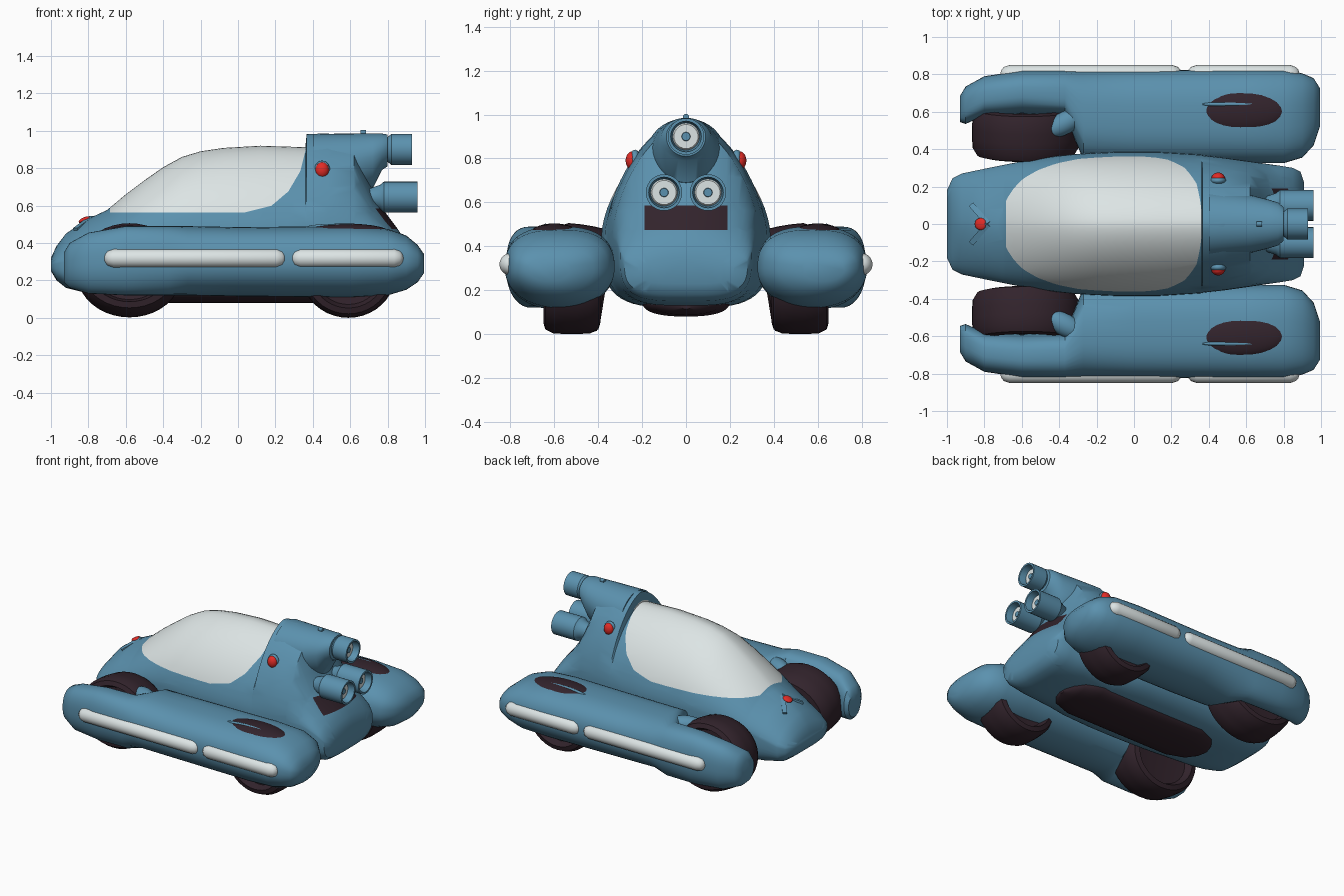
import bpy, bmesh, math
from mathutils import Vector

cube = bpy.data.objects.get("Cube")
if cube:
    bpy.data.objects.remove(cube, do_unlink=True)


def material(name, color):
    m = bpy.data.materials.new(name)
    m.use_nodes = True
    m.diffuse_color = (*color, 1)
    m.node_tree.nodes["Principled BSDF"].inputs["Base Color"].default_value = (*color, 1)
    return m


BLUE = material("steel blue", (0.105, 0.285, 0.425))
WHITE = material("pale glass", (0.72, 0.78, 0.78))
DARK = material("dark rubber", (0.032, 0.017, 0.025))
RED = material("signal red", (0.75, 0.025, 0.02))


def finish(name, bm, mats, angle=40):
    bmesh.ops.recalc_face_normals(bm, faces=bm.faces)
    me = bpy.data.meshes.new(name)
    bm.to_mesh(me)
    bm.free()
    for m in mats:
        me.materials.append(m)
    ob = bpy.data.objects.new(name, me)
    bpy.context.collection.objects.link(ob)
    bpy.ops.object.select_all(action='DESELECT')
    ob.select_set(True)
    bpy.context.view_layer.objects.active = ob
    bpy.ops.object.shade_smooth_by_angle(angle=math.radians(angle))
    return ob


def loft_mesh(sections, upper=2.0, lower=2.0, n=40):
    """Sections along x: (x, y centre, half width, z bottom, z middle, z top)."""
    bm = bmesh.new()
    rings = []
    for x, yc, hw, zb, zm, zt in sections:
        ring = []
        for i in range(n):
            t = 2 * math.pi * i / n
            c, s = math.cos(t), math.sin(t)
            e = 2 / (upper if s >= 0 else lower)
            y = yc + math.copysign(hw * abs(c) ** e, c)
            z = zm + abs(s) ** e * ((zt - zm) if s >= 0 else (zb - zm))
            ring.append(bm.verts.new((x, y, z)))
        rings.append(ring)
    for a, b in zip(rings, rings[1:]):
        for i in range(n):
            j = (i + 1) % n
            bm.faces.new((a[i], a[j], b[j], b[i]))
    bm.faces.new(rings[0])
    bm.faces.new(rings[-1])
    return bm


def lathe(name, profile, centre, mat, n=28):
    """Turn (x, radius) points about the x axis through the centre."""
    cx, cy, cz = centre
    return finish(name, loft_mesh([(cx + x, cy, r, cz - r, cz, cz + r) for x, r in profile], n=n), [mat])


def ellipsoid(name, centre, size, mat):
    bm = bmesh.new()
    bmesh.ops.create_uvsphere(bm, u_segments=24, v_segments=14, radius=1)
    ob = finish(name, bm, [mat])
    ob.location, ob.scale = centre, size
    return ob


def capsule(x0, x1, r=0.05):
    ends = [(x0 + r * (1 - math.cos(a)), r * math.sin(a)) for a in (0.15, 0.5, 0.9, 1.57)]
    return ends + [(x0 + x1 - x, q) for x, q in reversed(ends)]


def cut_and_paint(bm, planes, x_min, index):
    """Cut the faces beyond x_min by the planes, then colour those inside all of them."""
    planes = [(Vector(co), Vector(no)) for co, no in planes]

    def region():
        return [f for f in bm.faces if f.calc_center_median().x > x_min]

    for co, no in planes:
        faces = region()
        edges = {e for f in faces for e in f.edges}
        verts = {v for f in faces for v in f.verts}
        bmesh.ops.bisect_plane(bm, geom=faces + list(edges) + list(verts),
                               dist=1e-5, plane_co=co, plane_no=no)
    for f in region():
        mid = f.calc_center_median()
        if all((mid - co).dot(no) > 0 for co, no in planes):
            f.material_index = index


# Central hull with canopy, raised rear fairing and dark thruster recess
hull = [
    (-1.0, 0, 0.18, 0.25, 0.285, 0.32), (-0.97, 0, 0.245, 0.2, 0.29, 0.385),
    (-0.92, 0, 0.27, 0.16, 0.3, 0.45), (-0.8, 0, 0.295, 0.13, 0.34, 0.53),
    (-0.7, 0, 0.315, 0.12, 0.38, 0.576), (-0.6, 0, 0.335, 0.12, 0.41, 0.66),
    (-0.5, 0, 0.35, 0.12, 0.43, 0.735), (-0.4, 0, 0.365, 0.12, 0.44, 0.805),
    (-0.3, 0, 0.375, 0.12, 0.45, 0.86), (-0.2, 0, 0.38, 0.12, 0.45, 0.89),
    (-0.08, 0, 0.385, 0.12, 0.45, 0.908), (0.12, 0, 0.385, 0.12, 0.45, 0.92),
    (0.36, 0, 0.37, 0.12, 0.45, 0.912), (0.367, 0, 0.367, 0.12, 0.45, 0.983),
    (0.48, 0, 0.355, 0.13, 0.45, 0.985), (0.62, 0, 0.335, 0.13, 0.44, 0.96),
    (0.72, 0, 0.32, 0.13, 0.42, 0.68), (0.79, 0, 0.31, 0.14, 0.4, 0.56),
    (0.85, 0, 0.3, 0.15, 0.37, 0.48), (0.89, 0, 0.28, 0.18, 0.33, 0.42),
    (0.91, 0, 0.22, 0.23, 0.3, 0.35),
]
bm = loft_mesh(hull, 1.65, 3.6, 56)
cut_and_paint(bm, (
    ((0, 0, 0.562), (0, 0, 1)), ((0.05, 0, 0.567), (-0.25, 0, 1)),
    ((0.18, 0, 0.6), (-0.85, 0, 1)), ((0.27, 0, 0.677), (-1.7, 0, 1)),
    ((0.335, 0, 0.79), (-4, 0, 1)), ((0.361, 0, 0.8), (-1, 0, 0)),
    ((-0.685, 0, 0.57), (1, 0, 0))), -2, 1)
cut_and_paint(bm, (((0, 0, 0.475), (0, 0, 1)), ((0, 0, 0.585), (0, 0, -1)),
                   ((0, -0.19, 0), (0, 1, 0)), ((0, 0.19, 0), (0, -1, 0))), 0.63, 2)
finish("hull_and_canopy", bm, [BLUE, WHITE, DARK])

# Hood carrying the upper thruster
finish("thruster_hood", loft_mesh([
    (0.4, 0, 0.18, 0.68, 0.82, 0.983), (0.62, 0, 0.155, 0.66, 0.83, 0.985),
    (0.72, 0, 0.13, 0.69, 0.86, 0.985), (0.77, 0, 0.115, 0.79, 0.89, 0.985),
    (0.8, 0, 0.09, 0.81, 0.9, 0.98)]), [BLUE])
lathe("hood_knob", [(-0.015, 0.014), (0.015, 0.014)], (0.67, 0, 0.99), BLUE, 12)

# Three hollow thrusters with pale lenses
for label, y, z, x0, x1 in (("upper", 0, 0.9, 0.74, 0.93),
                            ("left", 0.1, 0.645, 0.7, 0.96),
                            ("right", -0.1, 0.645, 0.7, 0.96)):
    d = x1 - x0
    lathe(label + "_thruster", [(0, 0.045), (0.06, 0.066), (0.08, 0.083), (d, 0.083),
                                (d, 0.07), (d - 0.05, 0.062)], (x0, y, z), BLUE)
    lathe(label + "_thruster_lens", [(0, 0.061), (0.008, 0.055)], (x1 - 0.05, y, z), WHITE)
    lathe(label + "_thruster_core", [(0, 0.021), (0.012, 0.019)], (x1 - 0.045, y, z), BLUE, 14)

# Undertray
finish("undertray", loft_mesh([(x, 0, w, 0.12 - 0.2 * w, 0.15, 0.19)
                               for x, w in capsule(-0.62, 0.62, 0.2)], 2.5, 2.5), [DARK])

# Side pods: narrow beside the front wheel, wide behind it
pod = [
    (-0.93, 0.615, 0.07, 0.19, 0.28, 0.35), (-0.9, 0.635, 0.1, 0.16, 0.28, 0.4),
    (-0.8, 0.685, 0.105, 0.13, 0.29, 0.455), (-0.6, 0.705, 0.115, 0.12, 0.3, 0.49),
    (-0.37, 0.7, 0.12, 0.12, 0.3, 0.49), (-0.27, 0.58, 0.24, 0.12, 0.3, 0.49),
    (0, 0.575, 0.245, 0.115, 0.3, 0.485), (0.6, 0.575, 0.25, 0.11, 0.3, 0.49),
    (0.8, 0.575, 0.25, 0.12, 0.3, 0.475), (0.9, 0.58, 0.225, 0.15, 0.3, 0.44),
    (0.96, 0.6, 0.18, 0.19, 0.3, 0.39), (0.995, 0.625, 0.1, 0.24, 0.3, 0.34),
]
tread = [(0.55, 0.4), (0.62, 0.7), (1, 0.78), (0.93, 0.91), (0.65, 0.985), (0.2, 1)]
for side, label in ((1, "left_"), (-1, "right_")):
    finish(label + "side_pod",
           loft_mesh([(s[0], s[1] * side, *s[2:]) for s in pod], 2.6, 2.1), [BLUE])
    lathe(label + "front_strip", capsule(-0.715, 0.255), (0, side * 0.8, 0.318), WHITE, 20)
    lathe(label + "rear_strip", capsule(0.285, 0.885), (0, side * 0.8, 0.318), WHITE, 20)

    # Wheels, swung to roll forwards; the front pair leans inwards at the top
    for end, x, y, z, r, w, stretch, lean in (
            ("front", -0.58, 0.49, 0.254, 0.245, 0.13, 1.17, 0.16),
            ("rear", 0.59, 0.52, 0.238, 0.238, 0.13, 1.06, 0)):
        half = [(-p * w, q * r) for p, q in tread]
        wheel = lathe(label + end + "_wheel", half + [(-p, q) for p, q in reversed(half)],
                      (0, 0, 0), DARK, 40)
        wheel.rotation_euler = (0, -side * lean, math.pi / 2)
        wheel.scale.y = stretch
        wheel.location = (x, side * y, z)

    # Rear wheel opening with its lip, and the lip inside the front arch
    ellipsoid(label + "rear_wheel_opening", (0.57, side * 0.6, 0.458), (0.24, 0.11, 0.046), DARK)
    ellipsoid(label + "rear_wheel_lip", (0.53, side * 0.64, 0.483), (0.17, 0.014, 0.02), BLUE)
    lip = ellipsoid(label + "front_arch_lip", (-0.37, side * 0.54, 0.43), (0.12, 0.06, 0.055), BLUE)
    lip.rotation_euler.z = side * 0.5

    # Side signal light and the nose chevron
    ellipsoid(label + "signal_bezel", (0.45, side * 0.232, 0.79), (0.042, 0.025, 0.05), BLUE)
    ellipsoid(label + "signal_light", (0.45, side * 0.245, 0.79), (0.036, 0.03, 0.042), RED)
    bm = bmesh.new()
    bmesh.ops.create_cube(bm, size=1)
    bar = finish(label + "nose_chevron", bm, [BLUE])
    bar.location, bar.scale = (-0.825, side * 0.052, 0.506), (0.15, 0.03, 0.014)
    bar.rotation_euler = (0, -0.46, -side * 0.85)

light = ellipsoid("nose_light", (-0.82, 0, 0.524), (0.034, 0.032, 0.014), RED)
light.rotation_euler.y = -0.4
